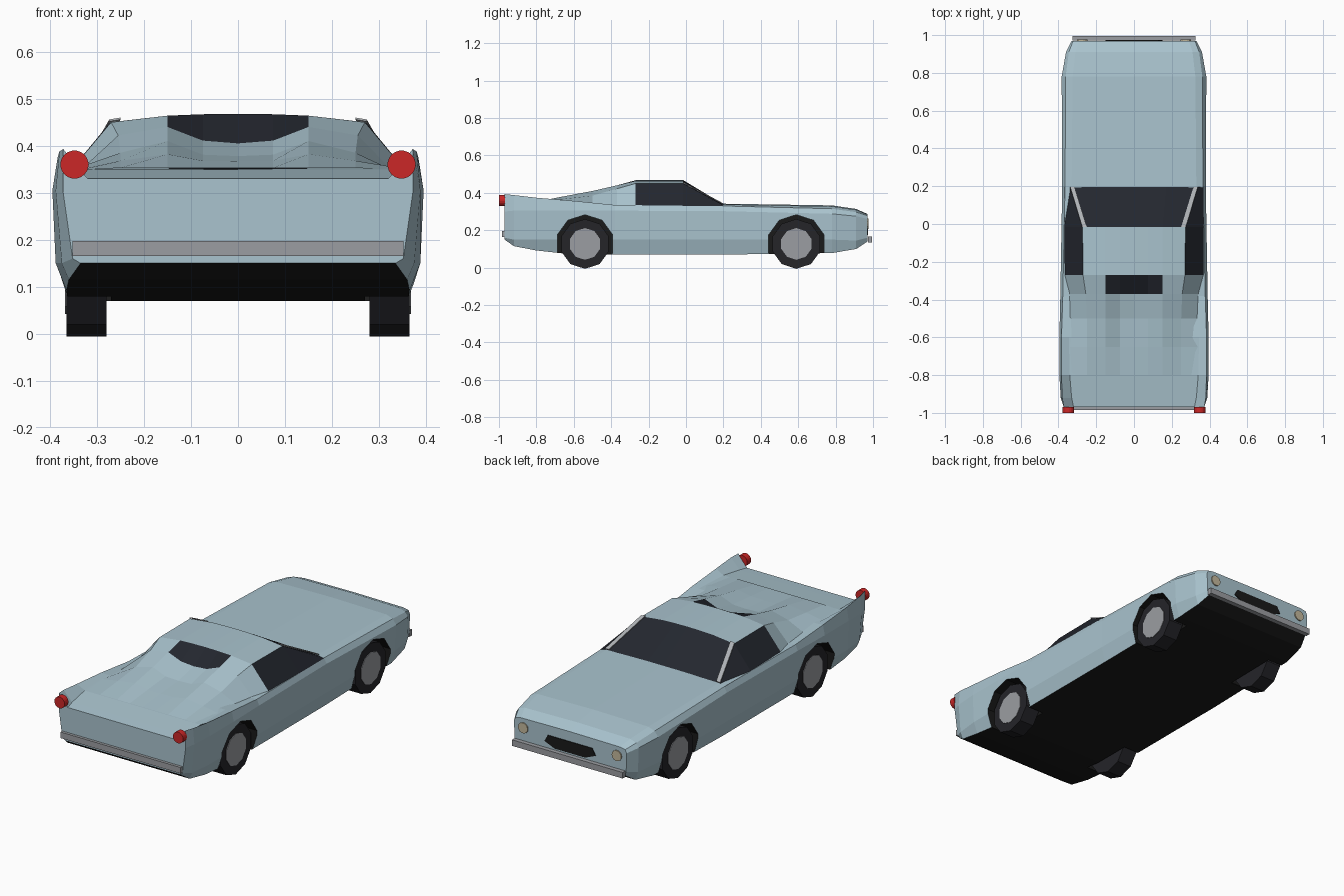
import bpy, bmesh, math
from mathutils import Matrix, Vector

if "Cube" in bpy.data.objects:
    bpy.data.objects.remove(bpy.data.objects["Cube"])


def material(name, rgb):
    m = bpy.data.materials.new(name)
    m.diffuse_color = (*rgb, 1)
    m.use_nodes = True
    m.node_tree.nodes["Principled BSDF"].inputs["Base Color"].default_value = m.diffuse_color
    return m


BLUE = material("pale_blue_paint", (0.40, 0.55, 0.62))
GLASS = material("dark_glass", (0.017, 0.02, 0.028))
BLACK = material("black_trim", (0.01, 0.01, 0.01))
TYRE = material("tyre_rubber", (0.018, 0.018, 0.022))
CHROME = material("grey_metal", (0.33, 0.34, 0.36))
PILLAR = material("pillar_grey", (0.42, 0.44, 0.46))
RED = material("red_lens", (0.6, 0.02, 0.02))
LAMP = material("lamp_lens", (0.55, 0.48, 0.33))


def finish(name, bm, *mats):
    bmesh.ops.recalc_face_normals(bm, faces=bm.faces)
    me = bpy.data.meshes.new(name)
    bm.to_mesh(me)
    bm.free()
    for m in mats:
        me.materials.append(m)
    ob = bpy.data.objects.new(name, me)
    bpy.context.collection.objects.link(ob)
    return ob


def loft(name, stations, mats, pick, closed):
    """Mirror half sections (x, z) across x = 0 and skin them along y."""
    bm = bmesh.new()
    rings = []
    for y, half in stations:
        pts = [(-x, z) for x, z in reversed(half[1:])] + list(half)
        rings.append([bm.verts.new((x, y, z)) for x, z in pts])
    n = len(rings[0])
    for b, (r, s) in enumerate(zip(rings, rings[1:])):
        for i in range(n if closed else n - 1):
            j = (i + 1) % n
            bm.faces.new((r[i], r[j], s[j], s[i])).material_index = pick(b, i)
    if closed:
        bm.faces.new(rings[0])
        bm.faces.new(rings[-1])
    return finish(name, bm, *mats)


def disc(name, x, y, z, r, depth, sides, axis, mat, r2=None):
    """Cylinder along x or y with a flat side at the bottom."""
    bm = bmesh.new()
    turn = Matrix.Rotation(math.pi / 2, 4, 'Y' if axis == 'x' else 'X')
    spin = Matrix.Rotation(math.pi / sides, 4, 'Z')
    bmesh.ops.create_cone(bm, cap_ends=True, segments=sides, radius1=r,
                          radius2=r if r2 is None else r2, depth=depth,
                          matrix=Matrix.Translation((x, y, z)) @ turn @ spin)
    return finish(name, bm, mat)


def box(name, lo, hi, mat):
    bm = bmesh.new()
    bmesh.ops.create_cube(bm, size=1)
    for v in bm.verts:
        v.co = [a + (b - a) * (c + 0.5) for a, b, c in zip(lo, hi, v.co)]
    return finish(name, bm, mat)


# Lower body: top centre, deck edge, shoulder or fin, waist, sill, floor edge
body = loft("body", [
    (-0.97, [(0, .33), (.32, .33), (.372, .393), (.372, .30), (.352, .16), (.335, .15)]),
    (-0.92, [(0, .336), (.33, .336), (.38, .388), (.388, .305), (.375, .15), (.36, .115)]),
    (-0.80, [(0, .35), (.34, .35), (.384, .374), (.395, .305), (.388, .15), (.365, .092)]),
    (-0.60, [(0, .35), (.345, .355), (.384, .357), (.395, .305), (.388, .15), (.362, .07)]),
    (-0.38, [(0, .33), (.34, .335), (.377, .335), (.39, .305), (.385, .15), (.36, .07)]),
    (0.20, [(0, .342), (.33, .338), (.365, .33), (.38, .302), (.38, .15), (.36, .07)]),
    (0.78, [(0, .333), (.325, .328), (.362, .315), (.383, .288), (.377, .15), (.355, .078)]),
    (0.91, [(0, .314), (.31, .309), (.345, .297), (.36, .275), (.355, .145), (.34, .10)]),
    (0.97, [(0, .287), (.29, .284), (.322, .278), (.33, .26), (.328, .16), (.315, .14)]),
], [BLUE, BLACK], lambda b, i: int(i == 10), True)

# Cabin, rear window and buttresses flowing into the rear deck
loft("cabin", [
    (-0.80, [(0, .353), (.075, .353), (.15, .353), (.25, .353), (.34, .348)]),
    (-0.65, [(0, .367), (.075, .368), (.15, .382), (.25, .368), (.342, .353)]),
    (-0.50, [(0, .378), (.075, .381), (.15, .41), (.25, .385), (.342, .342)]),
    (-0.37, [(0, .405), (.075, .411), (.15, .44), (.255, .422), (.342, .333)]),
    (-0.27, [(0, .468), (.075, .467), (.15, .464), (.27, .45), (.37, .331)]),
    (-0.015, [(0, .468), (.075, .467), (.15, .464), (.272, .45), (.37, .331)]),
    (0.195, [(0, .342), (.09, .342), (.17, .341), (.335, .337), (.367, .329)]),
], [BLUE, GLASS],
    lambda b, i: int(b == 5 or (b == 4 and i in (0, 7)) or (b == 3 and 2 <= i <= 5)),
    False)

for side, s in (("left", -1), ("right", 1)):
    # Windscreen pillars
    bm = bmesh.new()
    quad = [(.274, -.017, .452), (.25, -.017, .456), (.315, .195, .341), (.338, .195, .34)]
    bm.faces.new([bm.verts.new((s * x, y, z)) for x, y, z in quad])
    slab = bmesh.ops.extrude_face_region(bm, geom=bm.faces[:])
    bmesh.ops.translate(bm, vec=Vector((0, .002, .004)),
                        verts=[v for v in slab["geom"] if isinstance(v, bmesh.types.BMVert)])
    finish(side + "_windscreen_pillar", bm, PILLAR)

    # Wheels, hubs and wheel arches
    for end, y in (("rear", -0.54), ("front", 0.59)):
        tag = f"{side}_{end}"
        disc(tag + "_tyre", s * .3225, y, .127, .133, .085, 10, 'x', TYRE)
        disc(tag + "_hub", s * .364, y, .127, .085, .008, 10, 'x', CHROME)
        cut = disc(tag + "_arch_cutter", s * .36, y, .127, .156, .18, 10, 'x', BLACK)
        cut.hide_render = True
        cut.hide_viewport = True
        mod = body.modifiers.new(tag + "_arch", 'BOOLEAN')
        mod.operation = 'DIFFERENCE'
        mod.solver = 'EXACT'
        mod.material_mode = 'TRANSFER'
        mod.object = cut

    # Lamps
    disc(side + "_tail_lamp", s * .348, -.984, .36, .03, .032, 20, 'y', RED)
    disc(side + "_headlamp", s * .275, .971, .235, .028, .01, 14, 'y', LAMP)

# Bumpers
box("rear_bumper", (-.352, -.985, .165), (.352, -.965, .197), CHROME)
box("front_bumper", (-.325, .972, .135), (.325, .995, .167), CHROME)

# Six-sided grille
bm = bmesh.new()
outline = [(-.15, .20), (-.13, .235), (.13, .235), (.15, .20), (.09, .175), (-.09, .175)]
face = bm.faces.new([bm.verts.new((x, .968, z)) for x, z in outline])
ext = bmesh.ops.extrude_face_region(bm, geom=[face])
bmesh.ops.translate(bm, vec=Vector((0, .006, 0)),
                    verts=[v for v in ext["geom"] if isinstance(v, bmesh.types.BMVert)])
finish("grille", bm, BLACK)
